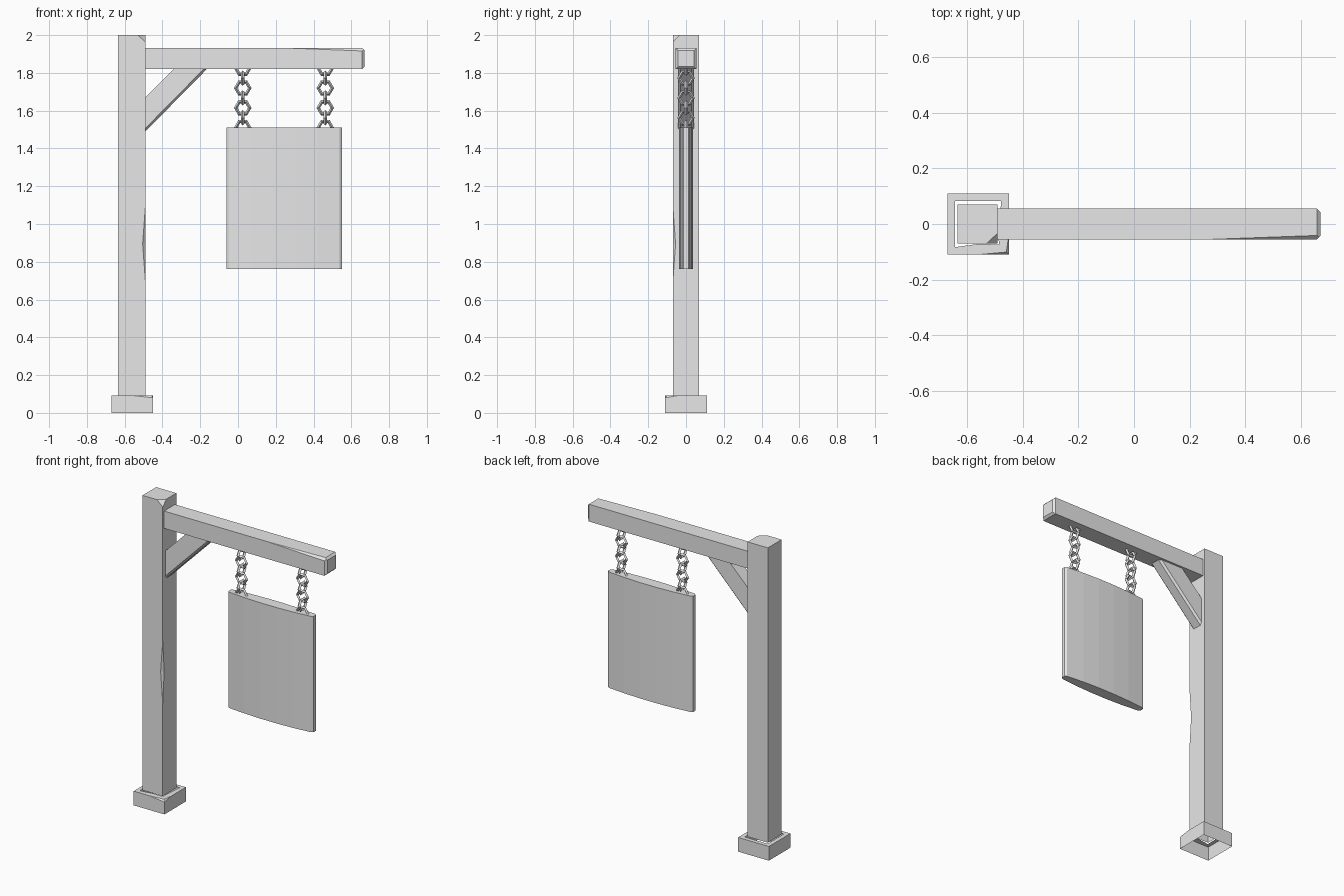
import bpy, bmesh, math
from mathutils import Matrix, Vector

cube = bpy.data.objects.get("Cube")
if cube:
    bpy.data.objects.remove(cube, do_unlink=True)

grey = bpy.data.materials.new("plain grey")
grey.use_nodes = True
grey.diffuse_color = (0.8, 0.8, 0.8, 1)
grey.node_tree.nodes["Principled BSDF"].inputs["Base Color"].default_value = (0.8, 0.8, 0.8, 1)


def finish(bm, name):
    mesh = bpy.data.meshes.new(name)
    bm.to_mesh(mesh)
    bm.free()
    mesh.materials.append(grey)
    obj = bpy.data.objects.new(name, mesh)
    bpy.context.collection.objects.link(obj)
    return obj


def box(lo, hi):
    lo, hi = Vector(lo), Vector(hi)
    bm = bmesh.new()
    bmesh.ops.create_cube(bm, size=1, matrix=Matrix.Translation((lo + hi) / 2) @ Matrix.Diagonal((*(hi - lo), 1)))
    return bm


def chip(bm, a, b, c):
    """Slice off the outer side of the plane through three points."""
    a, b, c = Vector(a), Vector(b), Vector(c)
    n = (b - a).cross(c - a).normalized()
    centre = sum((v.co for v in bm.verts), Vector()) / len(bm.verts)
    if n.dot(centre - a) > 0:
        n.negate()
    bmesh.ops.bisect_plane(bm, geom=bm.verts[:] + bm.edges[:] + bm.faces[:], dist=1e-5,
                           plane_co=a, plane_no=n, clear_outer=True)
    bmesh.ops.holes_fill(bm, edges=[e for e in bm.edges if e.is_boundary])
    bmesh.ops.recalc_face_normals(bm, faces=bm.faces)


def prism(points, depth):
    """Extrude a closed outline along depth."""
    bm = bmesh.new()
    face = bm.faces.new([bm.verts.new(p) for p in points])
    out = bmesh.ops.extrude_face_region(bm, geom=[face])["geom"]
    bmesh.ops.translate(bm, vec=depth, verts=[g for g in out if isinstance(g, bmesh.types.BMVert)])
    bmesh.ops.recalc_face_normals(bm, faces=bm.faces)
    return bm


def drop_bottom(bm):
    bm.normal_update()
    low = [f for f in bm.faces if f.normal.z < -0.95]
    bmesh.ops.delete(bm, geom=low, context='FACES')


# Foot: open below, with a square hole under the post
TOP = 0.092
bm = box((-0.67, -0.11, 0), (-0.45, 0.11, TOP))
chip(bm, (-0.56, -0.11, TOP), (-0.45, -0.1, TOP), (-0.45, -0.11, 0.08))
chip(bm, (-0.45, -0.04, TOP), (-0.46, -0.11, TOP), (-0.45, -0.11, 0.08))
drop_bottom(bm)
top = max((f for f in bm.faces if f.normal.z > 0.99), key=lambda f: f.calc_area())
bmesh.ops.inset_region(bm, faces=[top], thickness=0.038)
bmesh.ops.delete(bm, geom=[top], context='FACES')
finish(bm, "foot")

# Post with a chipped top corner and a long chip on the front edge
bm = box((-0.635, -0.07, TOP), (-0.49, 0.07, 2))
chip(bm, (-0.53, -0.07, 2), (-0.49, -0.033, 2), (-0.49, -0.07, 1.963))
post = finish(bm, "post")

bm = bmesh.new()
bmesh.ops.create_uvsphere(bm, u_segments=4, v_segments=2, radius=1,
                          matrix=Matrix.Translation((-0.49, -0.07, 0.895)) @ Matrix.Diagonal((0.015, 0.015, 0.205, 1)))
cutter = finish(bm, "chip_cutter")
cutter.hide_render = True
mod = post.modifiers.new("edge chip", 'BOOLEAN')
mod.operation, mod.solver, mod.object = 'DIFFERENCE', 'EXACT', cutter
bpy.context.view_layer.objects.active = post
bpy.ops.object.modifier_apply(modifier=mod.name)
bpy.data.objects.remove(cutter, do_unlink=True)
bm = bmesh.new()
bm.from_mesh(post.data)
drop_bottom(bm)
bm.to_mesh(post.data)
bm.free()

# Beam with a bevelled end and a worn front edge
bm = box((-0.49, -0.056, 1.82), (0.67, 0.056, 1.932))
end = [e for e in bm.edges if all(v.co.x > 0.6 for v in e.verts)]
bmesh.ops.bevel(bm, geom=end, offset=0.013, segments=1, affect='EDGES')
chip(bm, (0.25, -0.056, 1.932), (0.66, -0.041, 1.932), (0.66, -0.056, 1.916))
finish(bm, "beam")

# Diagonal brace with bevelled lower edges
outline = [(-0.49, 1.49), (-0.49, 1.67), (-0.34, 1.82), (-0.165, 1.82)]
bm = prism([(x, -0.042, z) for x, z in outline], (0, 0.084, 0))
lower = [e for e in bm.edges if abs(e.verts[0].co.y - e.verts[1].co.y) < 0.01
         and {round(v.co.z, 2) for v in e.verts} == {1.49, 1.82}]
bmesh.ops.bevel(bm, geom=lower, offset=0.012, segments=1, affect='EDGES')
finish(bm, "brace")

# Sign board: shallow faceted lens in plan
half = [(0.305, 0.012), (0.293, 0.021), (0.175, 0.032), (0.06, 0.037)]
front = [(x, -y) for x, y in half] + [(-x, -y) for x, y in reversed(half)]
plan = front + [(-x, -y) for x, y in front]
bm = prism([(0.245 + x, y, 0.762) for x, y in plan], (0, 0, 0.75))
finish(bm, "sign_board")


# Chains: six-sided links, alternately turned
def ring(bm, matrix, major=0.037, minor=0.0095, sides=6, section=4):
    loops = []
    for i in range(sides):
        a = math.tau * i / sides
        loop = []
        for j in range(section):
            b = math.tau * j / section
            r = major + minor * math.cos(b)
            co = Vector((r * math.cos(a), minor * math.sin(b), r * math.sin(a)))
            loop.append(bm.verts.new(matrix @ co))
        loops.append(loop)
    for i in range(sides):
        p, q = loops[i], loops[(i + 1) % sides]
        for j in range(section):
            k = (j + 1) % section
            bm.faces.new((p[j], p[k], q[k], q[j]))


for name, x in (("right_chain", 0.025), ("left_chain", 0.462)):
    bm = bmesh.new()
    for i in range(7):
        turn = Matrix.Rotation(math.pi / 2 * (i % 2), 4, 'Z')
        ring(bm, Matrix.Translation((x, 0, 1.825 - 0.0525 * i)) @ turn)
    bmesh.ops.recalc_face_normals(bm, faces=bm.faces)
    finish(bm, name)
